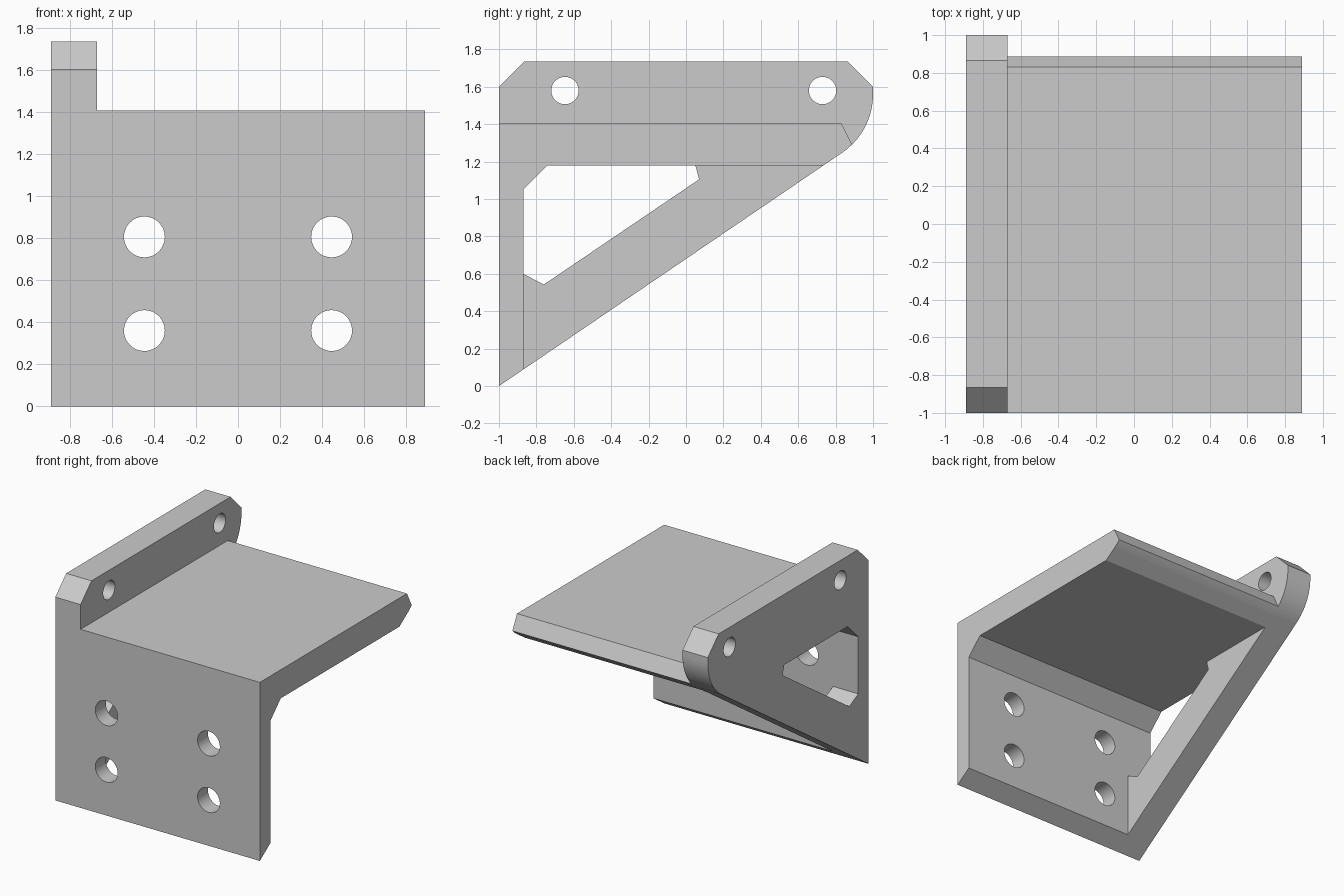
import bpy, bmesh
from math import sin, cos, pi, atan, radians
from mathutils import Matrix, Vector

cube = bpy.data.objects.get("Cube")
if cube:
    bpy.data.objects.remove(cube, do_unlink=True)

grey = bpy.data.materials.new("light_grey")
grey.use_nodes = True
colour = (0.6, 0.6, 0.6, 1)
grey.diffuse_color = colour
for node in grey.node_tree.nodes:
    if node.type == 'BSDF_PRINCIPLED':
        node.inputs["Base Color"].default_value = colour
        node.inputs["Roughness"].default_value = 0.6


def finish(bm, name):
    bmesh.ops.recalc_face_normals(bm, faces=bm.faces)
    mesh = bpy.data.meshes.new(name)
    bm.to_mesh(mesh)
    bm.free()
    mesh.materials.append(grey)
    obj = bpy.data.objects.new(name, mesh)
    bpy.context.collection.objects.link(obj)
    return obj


def extrude_x(name, profile, x0, x1):
    """Extrude a (y, z) profile along x."""
    bm = bmesh.new()
    face = bm.faces.new([bm.verts.new((x0, y, z)) for y, z in profile])
    out = bmesh.ops.extrude_face_region(bm, geom=[face])
    moved = [v for v in out["geom"] if isinstance(v, bmesh.types.BMVert)]
    bmesh.ops.translate(bm, verts=moved, vec=(x1 - x0, 0, 0))
    return finish(bm, name)


def drill(name, centre, radius, length, axis):
    """Cylinder cutter along the given axis."""
    bm = bmesh.new()
    turn = Matrix.Rotation(pi / 2, 4, 'Y' if axis == 'X' else 'X')
    bmesh.ops.create_cone(bm, cap_ends=True, segments=48, radius1=radius,
                          radius2=radius, depth=length,
                          matrix=Matrix.Translation(Vector(centre)) @ turn)
    return finish(bm, name)


def combine(target, other, operation):
    """Apply a boolean and discard the helper."""
    mod = target.modifiers.new("boolean", 'BOOLEAN')
    mod.operation, mod.solver, mod.object = operation, 'EXACT', other
    other.hide_render = True
    bpy.ops.object.select_all(action='DESELECT')
    bpy.context.view_layer.objects.active = target
    target.select_set(True)
    bpy.ops.object.modifier_apply(modifier=mod.name)
    bpy.data.objects.remove(other, do_unlink=True)


# Shared dimensions: sloped lower edge and the rounded back corner
slope = 0.68
side_x, inner_x = 0.89, -0.67
wall_y, shelf_z, under_z = -0.87, 1.405, 1.18
cy, cz, r = 0.622, 1.56, 0.378
start = atan(slope) - pi / 2
arc = [(cy + r * cos(start * (1 - i / 16)), cz + r * sin(start * (1 - i / 16)))
       for i in range(17)]

# Side plate with chamfered top corners
bracket = extrude_x("angle_bracket",
                    [(-1, 0)] + arc + [(1, 1.6), (0.865, 1.735),
                                       (-0.865, 1.735), (-1, 1.6)],
                    -side_x, inner_x)

# Front wall and shelf with inner chamfer and bevelled back edge
wall_and_shelf = extrude_x("wall_and_shelf",
                           [(-1, 0), (wall_y, slope * (wall_y + 1)),
                            (wall_y, 1.05), (-0.74, under_z),
                            (under_z / slope - 1, under_z)] + arc[:4]
                           + [(0.83, shelf_z), (-1, shelf_z)],
                           inner_x, side_x)

# Window in the side plate
window = extrude_x("window_cutter",
                   [(wall_y, 0.6), (wall_y, 1.05), (-0.74, under_z),
                    (0.05, under_z), (0.07, 1.105), (-0.76, 0.543)],
                   -1, inner_x + 0.1)
combine(bracket, window, 'DIFFERENCE')

# Two pin holes near the top of the side plate
for y in (-0.647, 0.73):
    combine(bracket, drill("pin_cutter", (-0.78, y, 1.58), 0.073, 0.5, 'X'),
            'DIFFERENCE')

combine(bracket, wall_and_shelf, 'UNION')

# Four mounting holes in the front wall
for x in (-0.445, 0.445):
    for z in (0.36, 0.805):
        combine(bracket, drill("bolt_cutter", (x, -0.94, z), 0.097, 0.3, 'Y'),
                'DIFFERENCE')

# Smooth the round surfaces, keep the large faces flat
bpy.ops.object.shade_smooth_by_angle(angle=radians(30))
for poly in bracket.data.polygons:
    if poly.area > 0.1:
        poly.use_smooth = False
